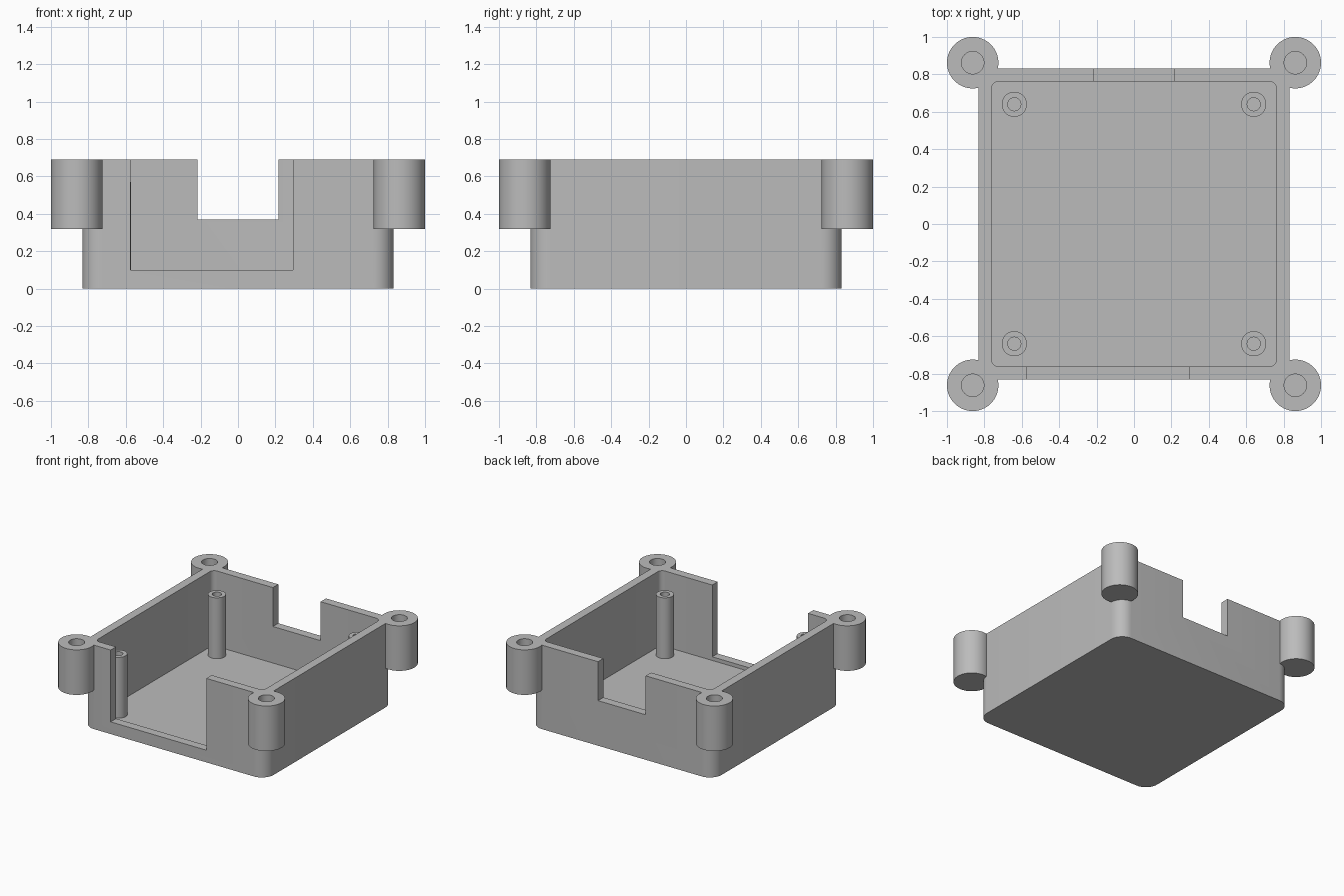
import bpy, bmesh, math

if "Cube" in bpy.data.objects:
    bpy.data.objects.remove(bpy.data.objects["Cube"])

grey = bpy.data.materials.new("grey plastic")
grey.diffuse_color = (0.5, 0.5, 0.5, 1)
grey.use_nodes = True
grey.node_tree.nodes["Principled BSDF"].inputs["Base Color"].default_value = grey.diffuse_color

HEIGHT, FLOOR = 0.69, 0.07
OUTER, INNER = 0.8325, 0.7625
BOSS, POST = 0.8625, 0.64
CORNERS = [(sx, sy) for sx in (-1, 1) for sy in (-1, 1)]


def finish(name, bm):
    bmesh.ops.recalc_face_normals(bm, faces=bm.faces)
    mesh = bpy.data.meshes.new(name)
    bm.to_mesh(mesh)
    bm.free()
    mesh.materials.append(grey)
    ob = bpy.data.objects.new(name, mesh)
    bpy.context.collection.objects.link(ob)
    return ob


def prism(name, points, z0, z1):
    """Closed outline extruded from z0 to z1."""
    bm = bmesh.new()
    face = bm.faces.new([bm.verts.new((x, y, z0)) for x, y in points])
    ext = bmesh.ops.extrude_face_region(bm, geom=[face])
    up = [v for v in ext["geom"] if isinstance(v, bmesh.types.BMVert)]
    bmesh.ops.translate(bm, verts=up, vec=(0, 0, z1 - z0))
    return finish(name, bm)


def circle(x, y, r, n=64):
    return [(x + r * math.cos(2 * math.pi * i / n), y + r * math.sin(2 * math.pi * i / n)) for i in range(n)]


def rounded_square(half, r, n=10):
    pts = []
    for k, (sx, sy) in enumerate([(1, 1), (-1, 1), (-1, -1), (1, -1)]):
        for i in range(n + 1):
            a = math.pi / 2 * (k + i / n)
            pts.append((sx * (half - r) + r * math.cos(a), sy * (half - r) + r * math.sin(a)))
    return pts


def rect(x0, x1, y0, y1):
    return [(x0, y0), (x1, y0), (x1, y1), (x0, y1)]


def activate(ob):
    bpy.ops.object.select_all(action='DESELECT')
    ob.select_set(True)
    bpy.context.view_layer.objects.active = ob


def combine(target, tool, operation):
    activate(target)
    mod = target.modifiers.new("combine", 'BOOLEAN')
    mod.operation, mod.object, mod.solver = operation, tool, 'EXACT'
    bpy.ops.object.modifier_apply(modifier=mod.name)
    bpy.data.objects.remove(tool)


def smooth(ob):
    activate(ob)
    bpy.ops.object.shade_smooth_by_angle(angle=math.radians(30))


# tray body with four corner screw bosses
tray = prism("tray", rounded_square(OUTER, 0.107), 0, HEIGHT)
for sx, sy in CORNERS:
    combine(tray, prism("boss", circle(sx * BOSS, sy * BOSS, 0.1375), 0.32, HEIGHT), 'UNION')

# cavity, wall openings and blind boss holes
combine(tray, prism("cavity", rounded_square(INNER, 0.04), FLOOR, 1), 'DIFFERENCE')
combine(tray, prism("front_opening", rect(-0.575, 0.295, -0.9, -0.7), 0.10, 1), 'DIFFERENCE')
combine(tray, prism("back_opening", rect(-0.217, 0.217, 0.7, 0.9), 0.37, 1), 'DIFFERENCE')
for sx, sy in CORNERS:
    combine(tray, prism("boss_hole", circle(sx * BOSS, sy * BOSS, 0.06, 48), 0.39, 1), 'DIFFERENCE')
smooth(tray)

# hollow standoff posts on the floor
for sx, sy in CORNERS:
    x, y = sx * POST, sy * POST
    post = prism("standoff_post", circle(x, y, 0.067, 48), FLOOR - 0.03, 0.57)
    combine(post, prism("post_hole", circle(x, y, 0.035, 32), FLOOR, 1), 'DIFFERENCE')
    smooth(post)
